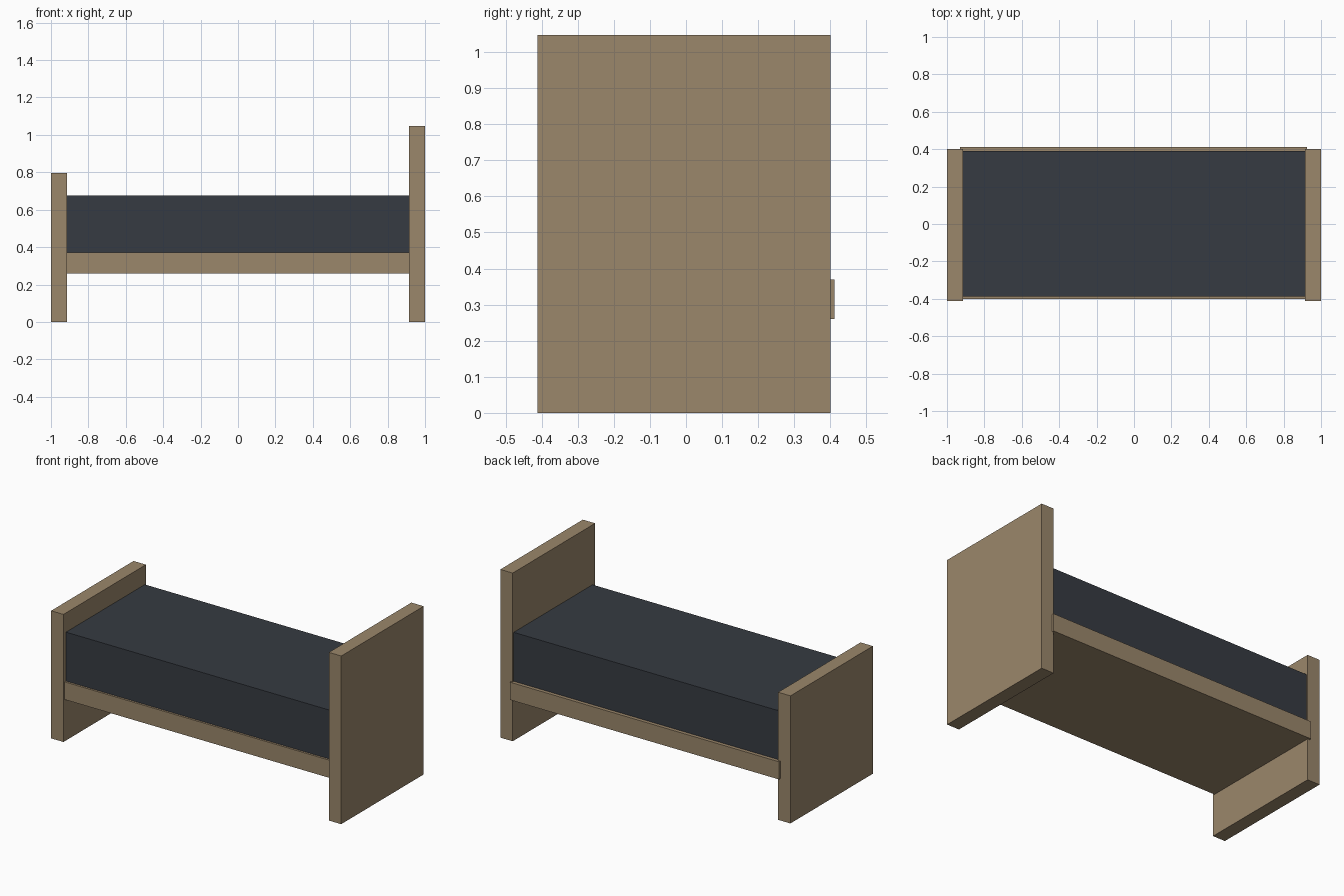
import bpy
from mathutils import Vector

cube = bpy.data.objects.get("Cube")
if cube:
    bpy.data.objects.remove(cube, do_unlink=True)


def make_material(name, colour):
    mat = bpy.data.materials.new(name)
    mat.use_nodes = True
    mat.diffuse_color = (*colour, 1)
    mat.node_tree.nodes["Principled BSDF"].inputs["Base Color"].default_value = (*colour, 1)
    return mat


def box(name, low, high, mat):
    """Box between two opposite corners."""
    low, high = Vector(low), Vector(high)
    bpy.ops.mesh.primitive_cube_add(size=1, location=(low + high) / 2)
    obj = bpy.context.object
    obj.name = name
    obj.scale = high - low
    bpy.ops.object.transform_apply(location=False, rotation=False, scale=True)
    obj.data.materials.append(mat)
    return obj


wood = make_material("light brown wood", (0.328, 0.242, 0.147))
fabric = make_material("dark slate fabric", (0.037, 0.044, 0.054))

inner = 0.915          # inside face of the end panels
front, back = -0.412, 0.40
rail_low, rail_top = 0.26, 0.37

# End panels
box("footboard", (-1, front, 0), (-inner, back, 0.795), wood)
box("headboard", (inner, front, 0), (1, back, 1.048), wood)

# Side rails and the base between them
box("front_rail", (-inner, -0.40, rail_low), (inner, -0.387, rail_top), wood)
box("back_rail", (-0.93, 0.39, rail_low), (0.925, 0.412, rail_top), wood)
box("bed_base", (-inner, -0.387, rail_low), (inner, 0.39, rail_top - 0.01), wood)

# Mattress
box("mattress", (-inner, -0.387, rail_top - 0.01), (inner, 0.39, 0.675), fabric)
